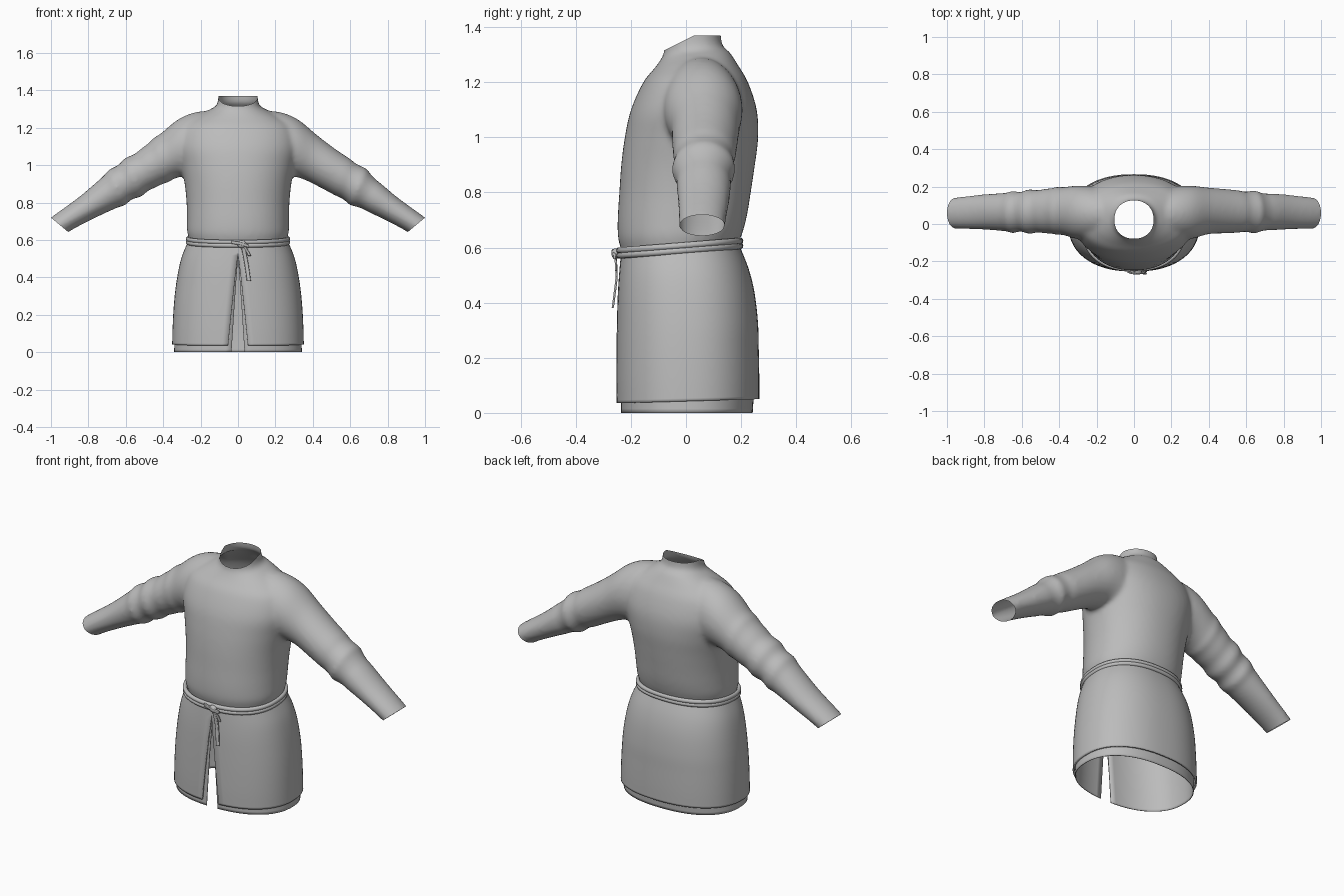
import bpy, bmesh, math
from mathutils import Vector

cube = bpy.data.objects.get("Cube")
if cube:
    bpy.data.objects.remove(cube, do_unlink=True)

cloth = bpy.data.materials.new("grey_cloth")
cloth.use_nodes = True
GREY = (0.5, 0.5, 0.5, 1)
cloth.diffuse_color = GREY
cloth.node_tree.nodes["Principled BSDF"].inputs["Base Color"].default_value = GREY


def spline(rows, steps):
    """Catmull-Rom interpolation through rows of numbers."""
    out = []
    for i in range(len(rows) - 1):
        a, b, c, d = (rows[max(0, min(len(rows) - 1, i + k))] for k in (-1, 0, 1, 2))
        for s in range(steps):
            t = s / steps
            out.append([q + 0.5 * t * (r - p + t * (2 * p - 5 * q + 4 * r - u + t * (3 * (q - r) + u - p)))
                        for p, q, r, u in zip(a, b, c, d)])
    return out + [list(rows[-1])]


def power(v, n):
    return math.copysign(abs(v) ** (2 / n), v)


def body_ring(row, gap=0.0, n=2.3, count=72):
    """Rounded outline from the front centre all the way round; gap leaves a slit."""
    zf, zb, w, yf, yb = row
    start = math.asin((gap / w) ** (n / 2))
    ring = []
    for i in range(count + 1):
        a = -math.pi / 2 + start + (2 * math.pi - 2 * start) * i / count
        y = (yf + yb) / 2 + (yb - yf) / 2 * power(math.sin(a), n)
        ring.append(Vector((w * power(math.cos(a), n), y, zf + (zb - zf) * (y - yf) / (yb - yf))))
    return ring


def skin(bm, rings, cap=False):
    """Bridge successive rings with quads."""
    grid = [[bm.verts.new(p) for p in r] for r in rings]
    for lo, hi in zip(grid, grid[1:]):
        for i in range(len(lo) - 1):
            bm.faces.new((lo[i], lo[i + 1], hi[i + 1], hi[i]))
    if cap:
        bm.faces.new(grid[0][-2::-1])
        bm.faces.new(grid[-1][:-1])
    bmesh.ops.remove_doubles(bm, verts=[v for r in grid for v in r], dist=0.0002)


def finish(name, bm, recalc=False):
    if recalc:
        bmesh.ops.recalc_face_normals(bm, faces=bm.faces)
    mesh = bpy.data.meshes.new(name)
    bm.to_mesh(mesh)
    bm.free()
    obj = bpy.data.objects.new(name, mesh)
    bpy.context.collection.objects.link(obj)
    mesh.materials.append(cloth)
    return obj


def smooth(obj):
    bpy.ops.object.select_all(action='DESELECT')
    obj.select_set(True)
    bpy.context.view_layer.objects.active = obj
    bpy.ops.object.shade_smooth_by_angle(angle=math.radians(40))


# Torso: front height, back height, half width, front y, back y
torso_rows = [
    (.50, .53, .255, -.225, .18), (.58, .61, .26, -.232, .19),
    (.63, .66, .272, -.246, .207), (.70, .72, .273, -.248, .222),
    (.80, .80, .275, -.242, .235), (.90, .90, .285, -.235, .25),
    (1.0, 1.0, .305, -.222, .262), (1.1, 1.1, .325, -.20, .257),
    (1.2, 1.2, .30, -.155, .225), (1.25, 1.26, .23, -.115, .19),
    (1.285, 1.31, .15, -.09, .158), (1.32, 1.34, .11, -.078, .13),
    (1.45, 1.45, .103, -.073, .123)]

# Sleeve: top x, z, bottom x, z, front y, back y
sleeve_rows = [
    (.12, 1.29, .10, 1.0, -.06, .17), (.22, 1.285, .20, .94, -.085, .20),
    (.32, 1.245, .29, .94, -.08, .205), (.43, 1.155, .36, .92, -.055, .195),
    (.53, 1.08, .45, .875, -.05, .187), (.65, 1.0, .57, .81, -.045, .175),
    (.71, .95, .63, .78, -.04, .168), (.85, .83, .77, .715, -.03, .158),
    (1.0, .72, .91, .64, -.025, .142), (1.12, .62, 1.03, .55, -.02, .135)]


def sleeve(bm, side, folds):
    rings = []
    for tx, tz, bx, bz, yf, yb in spline(sleeve_rows, 8):
        top, bottom = Vector((tx, 0, tz)), Vector((bx, 0, bz))
        mid, half = (top + bottom) / 2, (top - bottom) / 2
        puff = 1 + sum(h * math.exp(-((mid.x - x) / .018) ** 2) for x, h in folds)
        ring = []
        for i in range(33):
            a = 2 * math.pi * i / 32
            p = mid + half * math.cos(a) * puff
            p.y = (yf + yb) / 2 + (yb - yf) / 2 * math.sin(a) * puff
            p.x *= side
            ring.append(p)
        rings.append(ring)
    skin(bm, rings, cap=True)


bm = bmesh.new()
skin(bm, [body_ring(r, n=2.15) for r in spline(torso_rows, 4)], cap=True)
sleeve(bm, 1, [(.59, -.04), (.645, .09), (.70, -.03)])
sleeve(bm, -1, [(.41, .05), (.51, -.04), (.56, .06), (.605, -.05), (.65, .07)])
bmesh.ops.recalc_face_normals(bm, faces=bm.faces)
raw = finish("tunic_top_raw", bm)

# Fuse torso and sleeves into one cloth surface
mod = raw.modifiers.new("fuse", 'REMESH')
mod.mode = 'VOXEL'
mod.voxel_size = 0.012
mod = raw.modifiers.new("soften", 'SMOOTH')
mod.factor = 0.5
mod.iterations = 8
fused = bpy.data.meshes.new_from_object(raw.evaluated_get(bpy.context.evaluated_depsgraph_get()))
bpy.data.objects.remove(raw, do_unlink=True)
bm = bmesh.new()
bm.from_mesh(fused)
bpy.data.meshes.remove(fused)

# Open the collar, cuffs and waist
for point, normal in [((0, 0, 1.37), (0, 0, 1)), ((0, -.08, 1.315), (0, -.5, 1)),
                      ((.955, 0, .682), (.64, 0, -.77)), ((-.955, 0, .682), (-.64, 0, -.77)),
                      ((0, 0, .595), (0, .1, -1))]:
    bmesh.ops.bisect_plane(bm, geom=bm.verts[:] + bm.edges[:] + bm.faces[:],
                           plane_co=point, plane_no=normal, clear_outer=True)
smooth(finish("tunic_top", bm))

# Skirts, from hem to waist, with a tapering slit at the front
skirt_rows = [
    (.035, .05, .352, -.253, .266), (.12, .13, .350, -.254, .266),
    (.22, .23, .345, -.253, .264), (.32, .33, .336, -.251, .261),
    (.42, .44, .320, -.248, .248), (.50, .53, .299, -.243, .225),
    (.58, .615, .265, -.236, .190)]
under_rows = [
    (0, 0, .342, -.236, .242), (.12, .12, .336, -.236, .248),
    (.30, .31, .322, -.236, .246), (.42, .44, .306, -.233, .233),
    (.50, .53, .284, -.229, .211), (.57, .60, .255, -.223, .180)]


def skirt(name, rows, apex, width, thick):
    bm = bmesh.new()
    skin(bm, [body_ring(r, width * max(0, (apex - r[0]) / apex) ** .9) for r in spline(rows, 5)])
    obj = finish(name, bm)
    mod = obj.modifiers.new("cloth_thickness", 'SOLIDIFY')
    mod.thickness = thick
    mod.offset = -1
    smooth(obj)


skirt("outer_skirt", skirt_rows, .52, .057, .010)
skirt("under_skirt", under_rows, .50, .035, .004)

# Belt: two cords side by side round the waist
for name, lift in (("belt_upper_cord", .009), ("belt_lower_cord", -.009)):
    bm = bmesh.new()
    rings = []
    for i in range(11):
        a = -2 * math.pi * i / 10
        d, z = .011 * math.cos(a), lift + .012 * math.sin(a)
        rings.append(body_ring((.580 + z, .615 + z, .268 + d, -.243 - d, .197 + d)))
    skin(bm, rings)
    smooth(finish(name, bm, recalc=True))


def strap(name, path, wide, deep):
    """Flat band along a path; wide and deep are half-size vectors of its section."""
    wide, deep = Vector(wide), Vector(deep)
    bm = bmesh.new()
    corners = ((-1, -1), (1, -1), (1, 1), (-1, 1), (-1, -1))
    skin(bm, [[Vector(p) + wide * u + deep * v for u, v in corners] for p in spline(path, 4)], cap=True)
    obj = finish(name, bm, recalc=True)
    mod = obj.modifiers.new("soft_edges", 'BEVEL')
    mod.width = .003
    mod.segments = 2
    smooth(obj)


# Belt knot and hanging tails
bm = bmesh.new()
bmesh.ops.create_uvsphere(bm, u_segments=16, v_segments=10, radius=1)
bmesh.ops.scale(bm, verts=bm.verts, vec=(.024, .014, .020))
bmesh.ops.translate(bm, verts=bm.verts, vec=(.02, -.256, .577))
smooth(finish("belt_knot", bm))
strap("knot_loop", [(-.035, -.256, .588), (.01, -.266, .582), (.06, -.258, .566)],
      (0, 0, .009), (0, .005, 0))
strap("long_tail", [(.025, -.256, .575), (.04, -.252, .50), (.05, -.258, .44), (.058, -.266, .38)],
      (.011, 0, 0), (0, .004, 0))
strap("short_tail", [(.03, -.258, .57), (.05, -.254, .54), (.062, -.254, .515)],
      (.008, 0, 0), (0, .004, 0))
